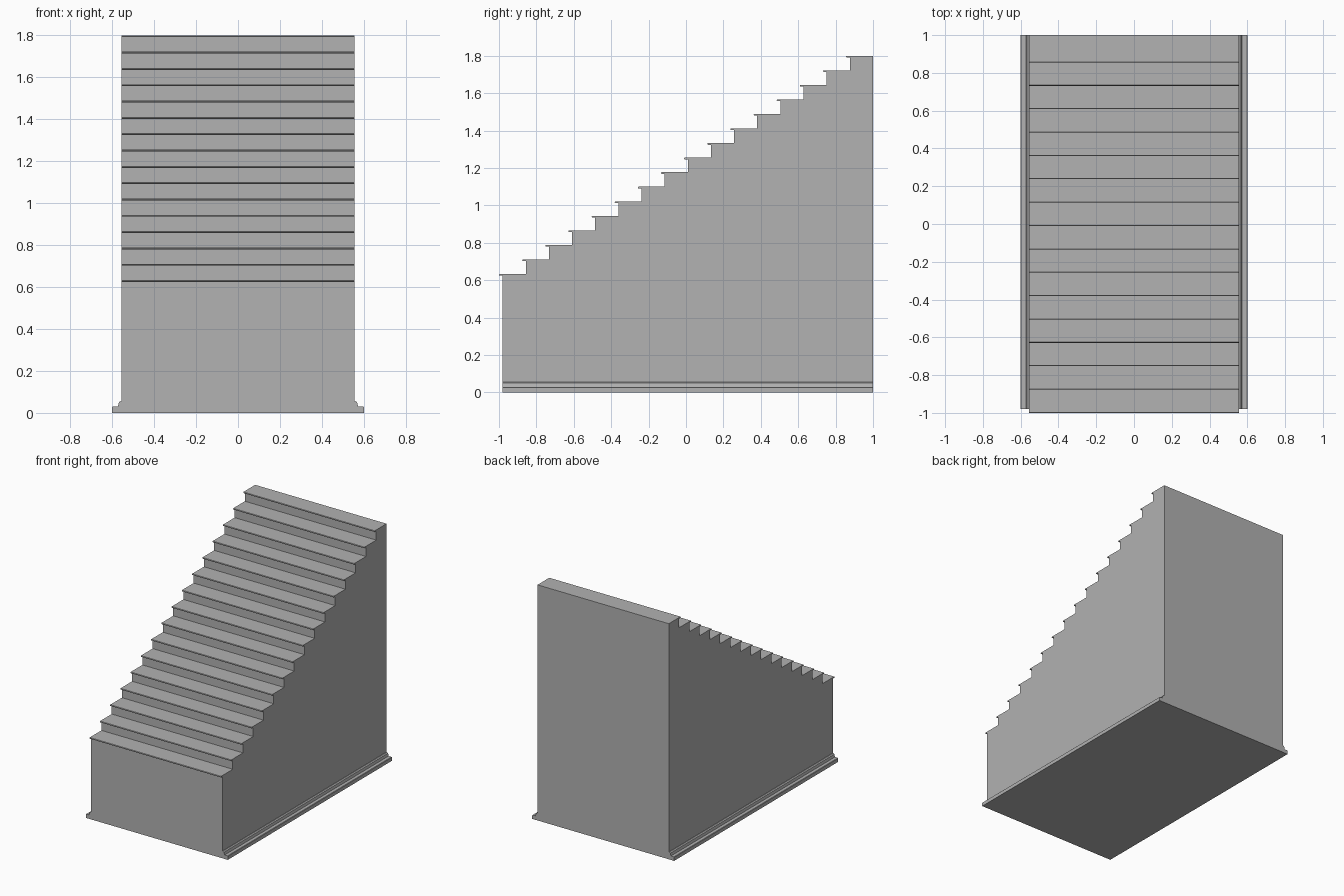
import bpy
import bmesh

cube = bpy.data.objects.get("Cube")
if cube:
    bpy.data.objects.remove(cube, do_unlink=True)

STEPS = 16
HALF_WIDTH = 0.555
FRONT, BACK = -0.98, 1.0
FIRST_TOP, TOP = 0.633, 1.8
RISE = (TOP - FIRST_TOP) / (STEPS - 1)
GOING = 0.1237
NOSE, LIP = 0.02, 0.009

stone = bpy.data.materials.new("grey stone")
stone.use_nodes = True
GREY = (0.445, 0.445, 0.445, 1)
stone.diffuse_color = GREY
stone.node_tree.nodes["Principled BSDF"].inputs["Base Color"].default_value = GREY


def extrude_profile(name, points, offset):
    """Fill a closed 3D outline and extrude it along offset."""
    bm = bmesh.new()
    face = bm.faces.new([bm.verts.new(p) for p in points])
    result = bmesh.ops.extrude_face_region(bm, geom=[face], use_keep_orig=True)
    moved = [g for g in result["geom"] if isinstance(g, bmesh.types.BMVert)]
    bmesh.ops.translate(bm, verts=moved, vec=offset)
    bmesh.ops.recalc_face_normals(bm, faces=bm.faces)
    mesh = bpy.data.meshes.new(name)
    bm.to_mesh(mesh)
    bm.free()
    mesh.materials.append(stone)
    obj = bpy.data.objects.new(name, mesh)
    bpy.context.collection.objects.link(obj)
    return obj


# Solid staircase: each riser ends in a thin projecting nosing
outline = [(BACK, 0), (FRONT, 0)]
for i in range(STEPS):
    y, z = FRONT + i * GOING, FIRST_TOP + i * RISE
    outline += [(y, z - LIP),
                (y - NOSE + 0.003, z - LIP),
                (y - NOSE, z - LIP / 2),
                (y - NOSE + 0.003, z),
                (y + GOING if i < STEPS - 1 else BACK, z)]
extrude_profile("stair_body",
                [(-HALF_WIDTH, y, z) for y, z in outline],
                (2 * HALF_WIDTH, 0, 0))

# Stepped base moulding along each side
moulding = [(HALF_WIDTH, 0), (0.6, 0), (0.6, 0.027), (0.597, 0.03),
            (0.573, 0.03), (0.568, 0.05), (0.56, 0.056), (HALF_WIDTH, 0.056)]
for side, name in ((1, "left_base_moulding"), (-1, "right_base_moulding")):
    extrude_profile(name, [(side * x, FRONT, z) for x, z in moulding],
                    (0, BACK - FRONT, 0))
